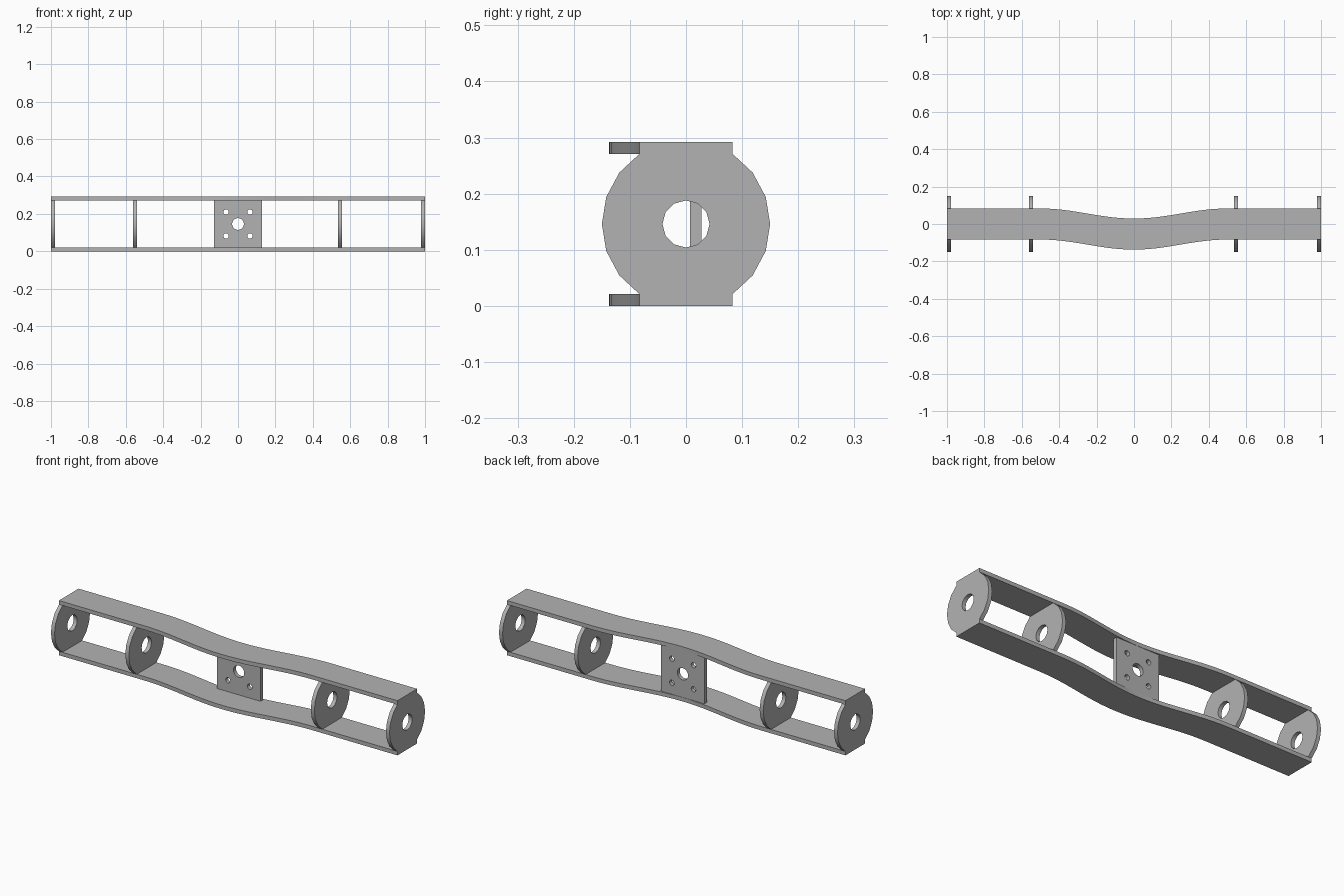
import bpy, bmesh, math
from mathutils import Matrix, Vector

cube = bpy.data.objects.get("Cube")
if cube:
    bpy.data.objects.remove(cube, do_unlink=True)

steel = bpy.data.materials.new("grey_steel")
steel.use_nodes = True
color = (0.45, 0.45, 0.45, 1)
steel.diffuse_color = color
steel.node_tree.nodes["Principled BSDF"].inputs["Base Color"].default_value = color

MID_Z = 0.146      # height of the centre line
RAIL_T = 0.021     # rail thickness
HALF_H = 0.125     # half of the gap between the rails
HALF_W = 0.083     # half of the rail width
BEND = 0.054       # how far the rails bow forward


def circle(u, v, r, n):
    return [(u + r * math.cos(math.tau * i / n), v + r * math.sin(math.tau * i / n))
            for i in range(n)]


def plate(name, loops, thickness, matrix):
    """Extrude an outline with optional holes along local z, then place it."""
    bm = bmesh.new()
    edges = []
    for loop in loops:
        vs = [bm.verts.new((u, v, 0)) for u, v in loop]
        edges += [bm.edges.new((vs[i - 1], vs[i])) for i in range(len(vs))]
    bmesh.ops.triangle_fill(bm, edges=edges, use_beauty=True, normal=Vector((0, 0, 1)))
    new = bmesh.ops.extrude_face_region(bm, geom=bm.faces[:], use_keep_orig=True)["geom"]
    bmesh.ops.translate(bm, verts=[g for g in new if isinstance(g, bmesh.types.BMVert)],
                        vec=(0, 0, thickness))
    bmesh.ops.transform(bm, matrix=matrix, verts=bm.verts)
    bmesh.ops.recalc_face_normals(bm, faces=bm.faces)
    mesh = bpy.data.meshes.new(name)
    bm.to_mesh(mesh)
    bm.free()
    mesh.materials.append(steel)
    obj = bpy.data.objects.new(name, mesh)
    bpy.context.collection.objects.link(obj)
    bpy.ops.object.select_all(action='DESELECT')
    obj.select_set(True)
    bpy.context.view_layer.objects.active = obj
    bpy.ops.object.shade_smooth_by_angle(angle=math.radians(35))
    return obj


# Rails: flat strips that bow forward in the middle
def bow(x):
    return -BEND * 0.5 * (1 + math.cos(math.pi * min(abs(x) / 0.5, 1)))


xs = [-1] + [-0.5 + i / 24 for i in range(25)] + [1]
outline = ([(x, bow(x) - HALF_W) for x in xs]
           + [(x, bow(x) + HALF_W) for x in reversed(xs)])
for name, z in (("bottom_rail", 0), ("top_rail", MID_Z + HALF_H)):
    plate(name, [outline], RAIL_T, Matrix.Translation((0, 0, z)))

# Ribs: round discs cut flat where they meet the rails, with a central hole
RADIUS = math.hypot(HALF_W, HALF_H)
spread = math.atan2(HALF_H, HALF_W)
side = [(RADIUS * math.cos(a), RADIUS * math.sin(a))
        for a in (spread * i / 3 for i in range(-3, 4))]
rib = side + [(-u, -v) for u, v in side]
to_yz = Matrix(((0, 0, 1, 0), (1, 0, 0, 0), (0, 1, 0, MID_Z), (0, 0, 0, 1)))
for name, x in (("right_end_rib", -1), ("right_inner_rib", -0.561),
                ("left_inner_rib", 0.535), ("left_end_rib", 0.979)):
    plate(name, [rib, circle(0, 0, 0.042, 12)], 0.021,
          Matrix.Translation((x, 0, 0)) @ to_yz)

# Mounting plate: upright square with a centre hole and four bolt holes
W = 0.128
square = [(-W, -HALF_H), (W, -HALF_H), (W, HALF_H), (-W, HALF_H)]
holes = [circle(0, 0, 0.032, 16)]
holes += [circle(u, v, 0.014, 12) for u in (-0.064, 0.064) for v in (-0.064, 0.064)]
to_xz = Matrix(((1, 0, 0, 0), (0, 0, 1, 0.007), (0, 1, 0, MID_Z), (0, 0, 0, 1)))
plate("mounting_plate", [square] + holes, 0.021, to_xz)
